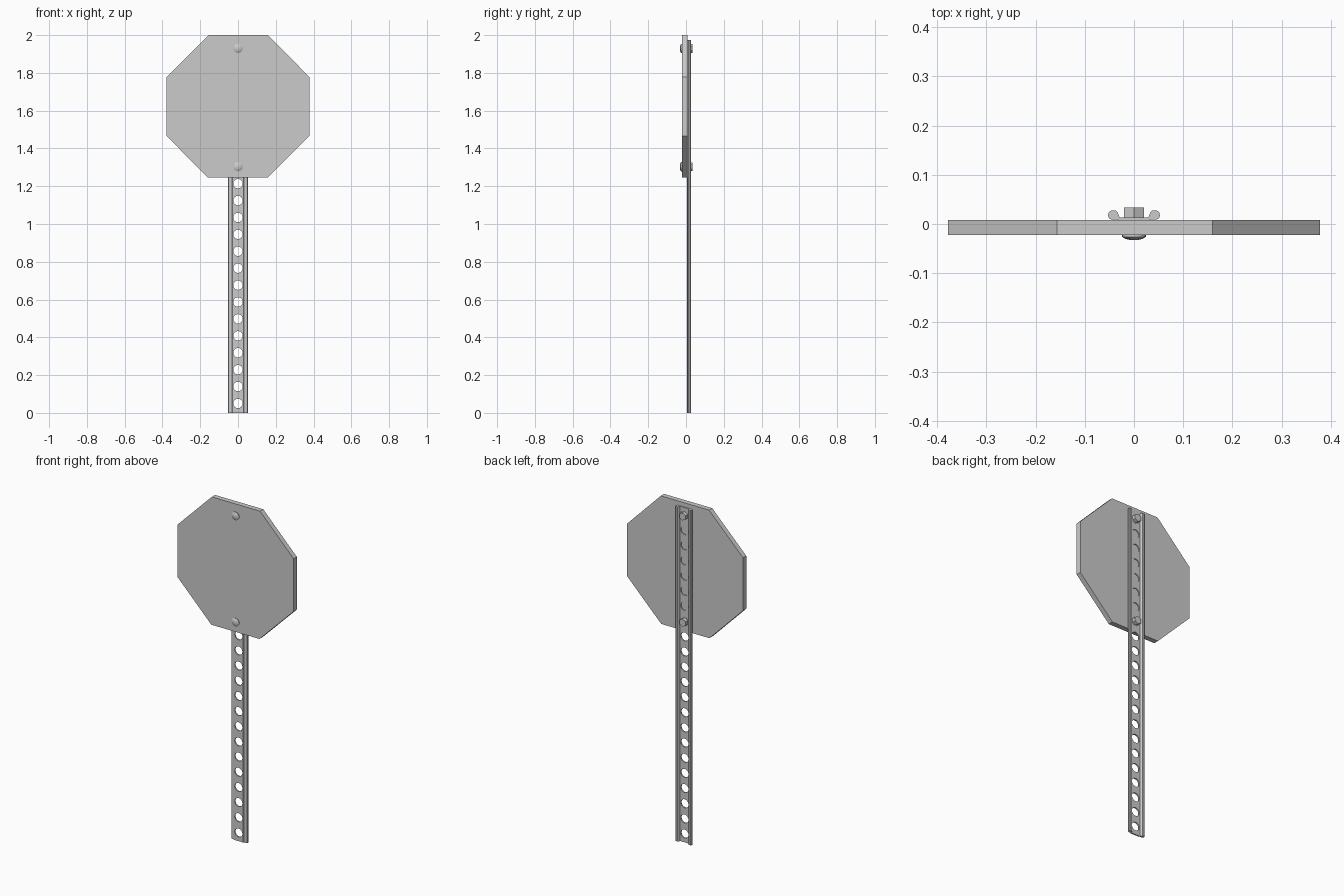
import bpy, bmesh
from math import pi
from mathutils import Matrix, Vector

if "Cube" in bpy.data.objects:
    bpy.data.objects.remove(bpy.data.objects["Cube"])

HOLE_Z = [0.05 + 0.0895 * i for i in range(22)]
BOLT_Z = [HOLE_Z[14], HOLE_Z[21]]


def finish(bm, name):
    bmesh.ops.recalc_face_normals(bm, faces=bm.faces)
    me = bpy.data.meshes.new(name)
    bm.to_mesh(me)
    bm.free()
    ob = bpy.data.objects.new(name, me)
    bpy.context.collection.objects.link(ob)
    return ob


def extrude(bm, points, offset):
    face = bm.faces.new([bm.verts.new(p) for p in points])
    new = bmesh.ops.extrude_face_region(bm, geom=[face])["geom"]
    bmesh.ops.translate(bm, vec=Vector(offset),
                        verts=[v for v in new if isinstance(v, bmesh.types.BMVert)])


def drum(bm, z, y0, y1, r0, r1, sides):
    # cylinder or cone along y
    m = Matrix.Translation((0, (y0 + y1) / 2, z)) @ Matrix.Rotation(-pi / 2, 4, 'X')
    bmesh.ops.create_cone(bm, cap_ends=True, segments=sides, radius1=r0,
                          radius2=r1, depth=y1 - y0, matrix=m)


# octagonal sign plate
bm = bmesh.new()
octagon = [(-0.156, 2.0), (0.159, 2.0), (0.378, 1.778), (0.378, 1.466),
           (0.156, 1.245), (-0.159, 1.245), (-0.378, 1.466), (-0.378, 1.778)]
extrude(bm, [(x, -0.022, z) for x, z in octagon], (0, 0.03, 0))
finish(bm, "sign_plate")

# post: thin web with a thick rounded rail along each edge
half = [(0.028, 0.005), (0.032, 0.009), (0.046, 0.009), (0.051, 0.012),
        (0.053, 0.017), (0.051, 0.024), (0.047, 0.027), (0.037, 0.027),
        (0.033, 0.023), (0.029, 0.013)]
profile = half + [(-x, y) for x, y in reversed(half)]
bm = bmesh.new()
extrude(bm, [(x, y, 0) for x, y in profile], (0, 0, 1.975))
post = finish(bm, "post")

# row of holes through the web
bm = bmesh.new()
for z in HOLE_Z:
    drum(bm, z, -0.05, 0.06, 0.025, 0.025, 24)
cutter = finish(bm, "hole_cutter")
cutter.hide_render = True
mod = post.modifiers.new("holes", 'BOOLEAN')
mod.object = cutter
mod.operation = 'DIFFERENCE'
mod.solver = 'EXACT'
bpy.context.view_layer.objects.active = post
post.select_set(True)
bpy.ops.object.modifier_apply(modifier=mod.name)
bpy.data.objects.remove(cutter)

# bolts: domed head in front, shank, washer and hex nut behind
for label, z in zip(("lower", "upper"), BOLT_Z):
    bm = bmesh.new()
    steps = [(-0.021, 0.024), (-0.026, 0.024), (-0.030, 0.018), (-0.0325, 0.008), (-0.033, 0.0)]
    rings = [bm.verts.new((r, y, z)) for y, r in steps]
    edges = [bm.edges.new(p) for p in zip(rings, rings[1:])]
    bmesh.ops.spin(bm, geom=rings + edges, cent=(0, 0, z), axis=(0, 1, 0),
                   angle=2 * pi, steps=24)
    bmesh.ops.remove_doubles(bm, verts=bm.verts, dist=1e-5)
    drum(bm, z, -0.021, 0.033, 0.011, 0.011, 16)
    bolt = finish(bm, label + "_bolt")
    bm = bmesh.new()
    drum(bm, z, 0.0085, 0.013, 0.0245, 0.0245, 24)
    finish(bm, label + "_washer")
    bm = bmesh.new()
    drum(bm, z, 0.013, 0.034, 0.023, 0.023, 6)
    finish(bm, label + "_nut")
    bpy.ops.object.select_all(action='DESELECT')
    bolt.select_set(True)
    bpy.context.view_layer.objects.active = bolt
    bpy.ops.object.shade_smooth_by_angle(angle=0.6)
